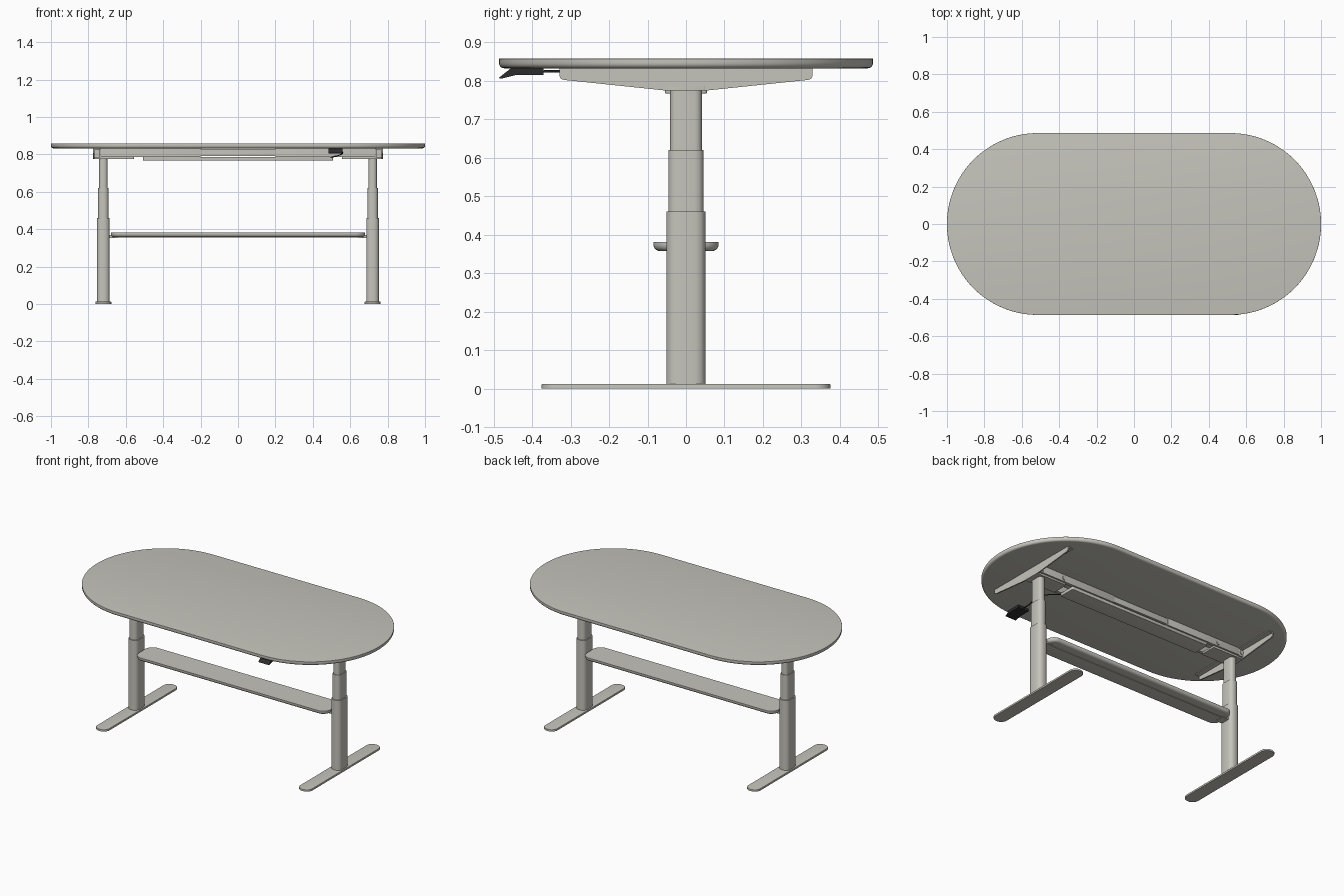
import bpy, bmesh, math
from mathutils import Matrix, Vector

cube = bpy.data.objects.get("Cube")
if cube:
    bpy.data.objects.remove(cube, do_unlink=True)


def material(name, rgb):
    m = bpy.data.materials.new(name)
    m.use_nodes = True
    m.diffuse_color = (*rgb, 1)
    m.node_tree.nodes["Principled BSDF"].inputs["Base Color"].default_value = (*rgb, 1)
    return m


GREY = material("warm grey", (0.56, 0.55, 0.50))
BLACK = material("soft black", (0.025, 0.025, 0.025))


def rounded_rect(hx, hy, r, n=8):
    """Outline of a rectangle with rounded corners."""
    pts = []
    for k, (sx, sy) in enumerate([(1, 1), (-1, 1), (-1, -1), (1, -1)]):
        for i in range(n + 1):
            a = math.pi / 2 * (k + i / n)
            pts.append((sx * (hx - r) + r * math.cos(a), sy * (hy - r) + r * math.sin(a)))
    return pts


def prism(name, outline, depth, mat=GREY, matrix=Matrix(), under=0.0, over=0.0):
    """Extrude an outline along local z, rounding the lower / upper rim."""
    bm = bmesh.new()
    face = bm.faces.new([bm.verts.new((x, y, 0)) for x, y in outline])
    ext = bmesh.ops.extrude_face_region(bm, geom=[face])
    bmesh.ops.translate(bm, vec=(0, 0, depth),
                        verts=[v for v in ext["geom"] if isinstance(v, bmesh.types.BMVert)])
    bmesh.ops.remove_doubles(bm, verts=bm.verts, dist=1e-5)
    for z, r in ((0, under), (depth, over)):
        if r:
            rim = [e for e in bm.edges if all(abs(v.co.z - z) < 1e-6 for v in e.verts)]
            bmesh.ops.bevel(bm, geom=rim, offset=r, segments=5, profile=0.5, affect="EDGES")
    bmesh.ops.transform(bm, matrix=matrix, verts=bm.verts)
    bmesh.ops.recalc_face_normals(bm, faces=bm.faces)
    mesh = bpy.data.meshes.new(name)
    bm.to_mesh(mesh)
    bm.free()
    mesh.materials.append(mat)
    ob = bpy.data.objects.new(name, mesh)
    bpy.context.collection.objects.link(ob)
    bpy.ops.object.select_all(action="DESELECT")
    ob.select_set(True)
    bpy.context.view_layer.objects.active = ob
    bpy.ops.object.shade_smooth_by_angle(angle=math.radians(35))
    return ob


def slab(name, x, y, z0, z1, hx, hy, r=0.002, n=3, **kw):
    return prism(name, rounded_rect(hx, hy, r, n), z1 - z0,
                 matrix=Matrix.Translation((x, y, z0)), **kw)


def along_x(x):
    """Maps an outline in (y, z) so that it extrudes along +x."""
    return Matrix(((0, 0, 1, x), (1, 0, 0, 0), (0, 1, 0, 0), (0, 0, 0, 1)))


def bolt(name, x, y, z):
    disc = [(0.013 * math.cos(a * math.pi / 8), 0.013 * math.sin(a * math.pi / 8)) for a in range(16)]
    prism(name, disc, 0.006, matrix=Matrix.Translation((x, y, z)) @ Matrix.Rotation(math.pi / 2, 4, "X"))


# Tabletop with a rounded lower rim
slab("tabletop", 0, 0, 0.832, 0.857, 1.0, 0.486, 0.485, 40, under=0.014, over=0.001)

# Shelf between the legs, with its underside rail
slab("shelf", 0, 0, 0.357, 0.381, 0.68, 0.085, 0.05, 8, under=0.018)
slab("shelf_rail", 0, 0, 0.354, 0.36, 0.65, 0.022)

# Bracket outline: flat top, short rounded ends, tapering to the column
half = [(0.05, 0.774), (0.318, 0.802), (0.325, 0.805), (0.329, 0.812), (0.329, 0.832)]
bracket = half + [(-y, z) for y, z in reversed(half)]

for side, s in (("left", 1), ("right", -1)):
    x = s * 0.72
    # Foot and three telescoping column stages
    slab(side + "_foot", x, 0, 0, 0.012, 0.043, 0.375, 0.04, 10, over=0.002)
    slab(side + "_lower_column", x, 0, 0.012, 0.46, 0.034, 0.051, 0.026)
    slab(side + "_middle_column", x, 0, 0.45, 0.62, 0.028, 0.046, 0.022)
    slab(side + "_upper_column", x, 0, 0.61, 0.785, 0.022, 0.041, 0.017)
    # Shelf mounts
    slab(side + "_shelf_mount", s * 0.665, 0, 0.353, 0.37, 0.024, 0.03)
    # Top support: upright plate and flange
    prism(side + "_support_plate", bracket, 0.008, matrix=along_x(s * 0.77 - 0.004))
    slab(side + "_support_flange", s * 0.754, 0, 0.827, 0.832, 0.02, 0.329)
    # Column head plate and motor housing
    slab(side + "_head_plate", s * 0.665, 0, 0.774, 0.786, 0.11, 0.054, 0.008)
    slab(side + "_head_block", s * 0.755, 0, 0.784, 0.83, 0.018, 0.064)
    # Frame bolts, front and back
    for y in (-0.064, 0.07):
        bolt(side + "_end_bolt", s * 0.755, y, 0.808)
        bolt(side + "_rail_bolt", s * 0.58, y, 0.808)

# Frame rails with a slimmer sliding middle section
for end, y in (("front", -0.055), ("back", 0.055)):
    slab(end + "_middle_rail", 0, y, 0.792, 0.829, 0.3, 0.007)
    for side, s in (("left", 1), ("right", -1)):
        slab(f"{end}_{side}_rail", s * 0.468, y, 0.786, 0.832, 0.268, 0.01)

# Cable tray under the frame
slab("cable_tray", 0, 0, 0.766, 0.786, 0.508, 0.055, 0.008, under=0.004)

# Hand control: body with a sloping front paddle
control = [(-0.37, 0.815), (-0.37, 0.832), (-0.455, 0.832), (-0.487, 0.807),
           (-0.481, 0.805), (-0.445, 0.814)]
prism("hand_control", control, 0.075, BLACK, along_x(0.484))

# Control cable
curve = bpy.data.curves.new("control_cable", "CURVE")
curve.dimensions = "3D"
curve.bevel_depth = 0.003
curve.bevel_resolution = 2
path = [(0.52, -0.37, 0.824), (0.52, -0.32, 0.824), (0.56, -0.2, 0.81),
        (0.54, -0.12, 0.795), (0.5, -0.06, 0.785), (0.48, 0, 0.784)]
spline = curve.splines.new("BEZIER")
spline.bezier_points.add(len(path) - 1)
for p, co in zip(spline.bezier_points, path):
    p.co = Vector(co)
    p.handle_left_type = p.handle_right_type = "AUTO"
curve.materials.append(BLACK)
bpy.context.collection.objects.link(bpy.data.objects.new("control_cable", curve))
